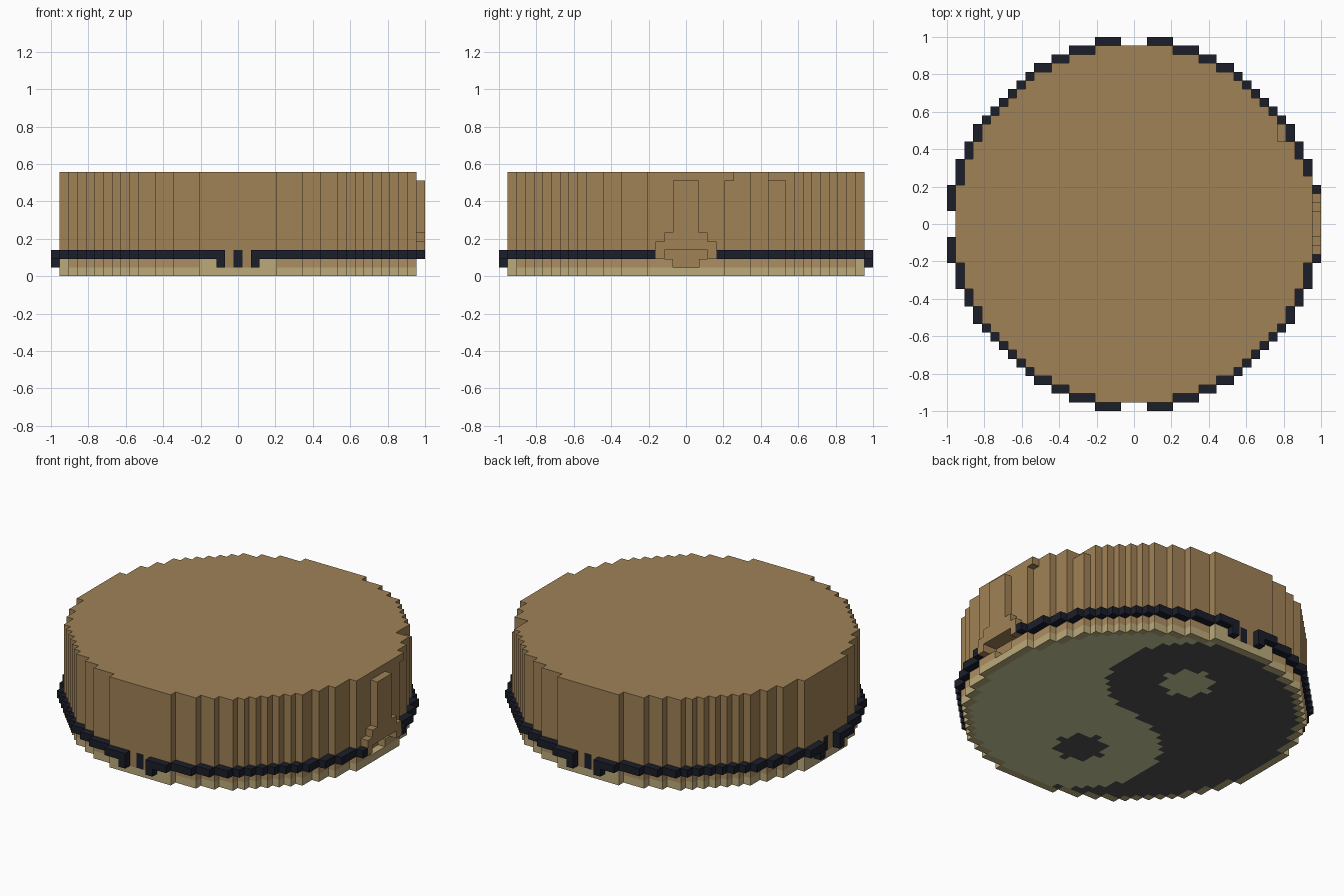
import bpy, bmesh

cube = bpy.data.objects.get("Cube")
if cube:
    bpy.data.objects.remove(cube, do_unlink=True)

V = 2 / 43  # size of one block


def material(name, *rgb):
    lin = [((c / 255 + 0.055) / 1.055) ** 2.4 for c in rgb] + [1]
    m = bpy.data.materials.new(name)
    m.use_nodes = True
    m.diffuse_color = lin
    m.node_tree.nodes["Principled BSDF"].inputs["Base Color"].default_value = lin
    return m


brown = material("wood brown", 160, 130, 87)
light_brown = material("light brown", 174, 143, 98)
tan = material("pale tan", 187, 170, 122)
navy = material("dark navy", 27, 30, 42)
sage = material("pale sage", 204, 208, 158)
charcoal = material("charcoal", 82, 82, 82)


def slab(name, cells, low, high, mats, rule=None):
    """Extrude a set of grid cells from layer low up to layer high."""
    bm = bmesh.new()
    corners = {}

    def corner(i, j):
        if (i, j) not in corners:
            corners[i, j] = bm.verts.new(((i - 0.5) * V, (j - 0.5) * V, low * V))
        return corners[i, j]

    for i, j in sorted(cells):
        face = bm.faces.new([corner(i, j), corner(i, j + 1),
                             corner(i + 1, j + 1), corner(i + 1, j)])
        if rule:
            face.material_index = rule(i, j)
    bottom = list(bm.faces)
    result = bmesh.ops.extrude_face_region(bm, geom=bottom, use_keep_orig=True)
    for v in result["geom"]:
        if isinstance(v, bmesh.types.BMVert):
            v.co.z = high * V
    # Only the underside keeps painted colours
    keep = set(bottom)
    for f in bm.faces:
        if f not in keep:
            f.material_index = 0
    bmesh.ops.recalc_face_normals(bm, faces=bm.faces)
    bmesh.ops.dissolve_limit(bm, angle_limit=0.01, verts=bm.verts, edges=bm.edges,
                             delimit={"MATERIAL"})
    mesh = bpy.data.meshes.new(name)
    bm.to_mesh(mesh)
    bm.free()
    for m in mats:
        mesh.materials.append(m)
    obj = bpy.data.objects.new(name, mesh)
    bpy.context.collection.objects.link(obj)


def block_row(side, depth, offsets):
    """Cells along one of the four sides, at a depth from the centre."""
    turn = {"front": lambda k: (k, -depth), "back": lambda k: (k, depth),
            "right": lambda k: (-depth, k), "left": lambda k: (depth, k)}[side]
    return {turn(k) for k in offsets}


# Round plan and the one-block ring around it
span = range(-21, 22)
disc = {(i, j) for i in span for j in span if i * i + j * j <= 20.5 ** 2}


def neighbours(i, j):
    return {(i + 1, j), (i - 1, j), (i, j + 1), (i, j - 1)}


ring = set().union(*(neighbours(*c) for c in disc)) - disc
latched = ("front", "back", "right")


def emblem(i, j):
    """Underside pattern: two interlocking drops with round eyes in a tan rim."""
    if not neighbours(i, j) <= disc:
        return 0
    upper, lower = i * i + (j - 10) ** 2, i * i + (j + 10) ** 2
    if upper <= 9:
        return 1
    if lower <= 9:
        return 2
    if upper <= 92:
        return 2
    if lower <= 92:
        return 1
    return 2 if i < 0 else 1


# Bottom layer
slab("base", disc, 0, 1, [tan, sage, charcoal], emblem)

# Lower layers with small posts and the recess under the arch
posts = set().union(*(block_row(s, 20, [0]) for s in latched))
pads = set().union(*(block_row(s, 20, [-4, -3, -2, 2, 3, 4]) for s in latched))
gaps = set().union(*(block_row(s, 20, [-1, 1]) for s in latched))
low_recess = block_row("left", 20, range(-1, 2))
recess_back = block_row("left", 19, range(-1, 2))
high_recess = block_row("left", 20, range(-2, 3))
slab("lower_wall", disc - posts - pads - gaps - low_recess - recess_back, 1, 2,
     [light_brown])
slab("lower_pads", pads, 1, 2, [tan])
slab("gap_fill", gaps, 1, 2, [brown])
slab("recess_back", recess_back, 1, 2, [brown])
slab("latch_posts", posts, 1, 3, [navy])
slab("band_wall", disc - posts - high_recess, 2, 3, [brown])

# Main body, and the top layer with its chipped and added blocks
slab("body", disc, 3, 11, [brown])
slab("top", (disc - {(17, 10), (17, 11)}) | {(20, 5)}, 11, 12, [brown])

# Dark band with breaks on every side, dropping beside each latch
breaks = set().union(*(block_row(s, 21, range(-1, 2)) for s in latched))
arch_span = block_row("left", 21, range(-3, 4))
slab("band", ring - breaks - arch_span, 2, 3, [navy])
slab("band_drops", set().union(*(block_row(s, 21, [-2, 2]) for s in latched)),
     1, 2, [navy])

# Stepped arch and tall rib on the left side
slab("arch_feet", block_row("left", 21, [-3, 3]), 2, 3, [brown])
for name, half, low, high in (("arch_base", 3, 3, 4), ("arch_step", 2, 4, 5),
                              ("arch_rib", 1, 5, 11)):
    slab(name, block_row("left", 21, range(-half, half + 1)), low, high, [brown])
